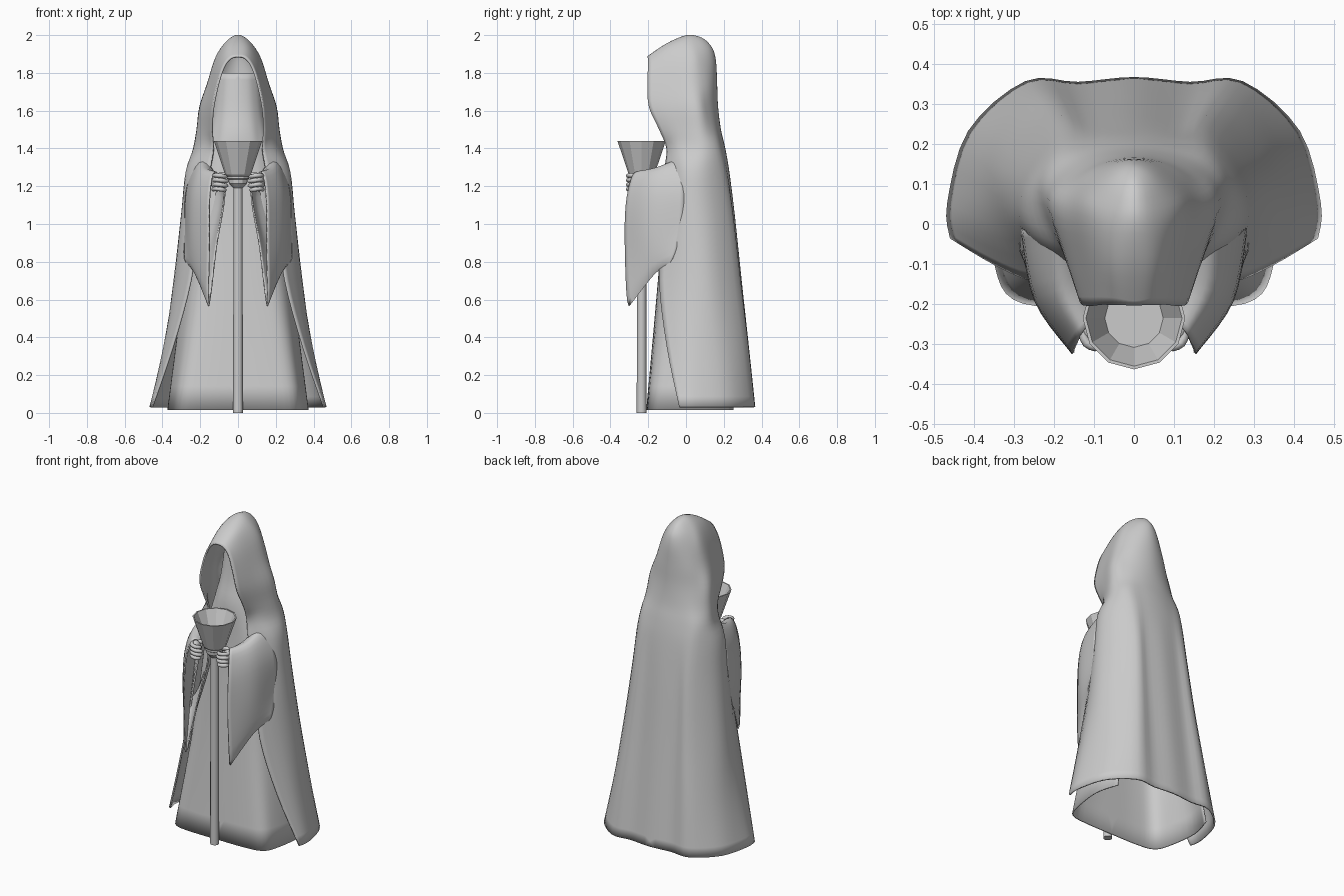
import bpy, bmesh, math
from mathutils import Vector as V

if "Cube" in bpy.data.objects:
    bpy.data.objects.remove(bpy.data.objects["Cube"])


def spline(pts, steps, closed=False):
    """Catmull-Rom curve through pts; ends on x=0 are treated as mirrored."""
    pts = [V(p) for p in pts]
    n = len(pts)

    def ghost(end, near):
        return V((-near.x, near.y, near.z)) if abs(end.x) < 1e-6 else end

    def get(i):
        if closed:
            return pts[i % n]
        if i < 0:
            return ghost(pts[0], pts[1])
        if i >= n:
            return ghost(pts[-1], pts[-2])
        return pts[i]

    out = []
    for i in range(n if closed else n - 1):
        a, b, c, d = get(i - 1), get(i), get(i + 1), get(i + 2)
        for s in range(steps):
            t = s / steps
            out.append(0.5 * (2 * b + (c - a) * t + (2 * a - 5 * b + 4 * c - d) * t * t
                              + (3 * b - a - 3 * c + d) * t ** 3))
    if not closed:
        out.append(pts[-1])
    return out


def add_object(name, bm, mirror=False, thick=0, angle=50):
    bmesh.ops.remove_doubles(bm, verts=bm.verts, dist=1e-5)
    bmesh.ops.recalc_face_normals(bm, faces=bm.faces)
    me = bpy.data.meshes.new(name)
    bm.to_mesh(me)
    bm.free()
    ob = bpy.data.objects.new(name, me)
    bpy.context.collection.objects.link(ob)
    bpy.ops.object.select_all(action='DESELECT')
    ob.select_set(True)
    bpy.context.view_layer.objects.active = ob
    bpy.ops.object.shade_smooth_by_angle(angle=math.radians(angle))
    if mirror:
        m = ob.modifiers.new("mirror", 'MIRROR')
        m.merge_threshold = 0.0005
    if thick:
        s = ob.modifiers.new("thickness", 'SOLIDIFY')
        s.thickness, s.offset = thick, 0
    return ob


def skin(bm, rows, closed=False, caps=False):
    grid = [[bm.verts.new(p) for p in r] for r in rows]
    n = len(grid[0])
    for r0, r1 in zip(grid, grid[1:]):
        for i in range(n if closed else n - 1):
            j = (i + 1) % n
            bm.faces.new((r0[i], r0[j], r1[j], r1[i]))
    if caps:
        bm.faces.new(grid[0])
        bm.faces.new(grid[-1])


def smooth_rows(rows, nu, nv, closed=False):
    rows = [spline(r, nu, closed) for r in rows]
    return list(zip(*[spline(col, nv) for col in zip(*rows)]))


def flat(z, *xy):
    return [(x, y, z) for x, y in xy]


def lathe(name, profile, sides, y, angle):
    bm = bmesh.new()
    rows = [[(r * math.sin(2 * math.pi * i / sides), y - r * math.cos(2 * math.pi * i / sides), z)
             for i in range(sides)] for r, z in profile]
    skin(bm, rows, True, True)
    return add_object(name, bm, angle=angle)


# Cloak and hood: half rows from the front edge round to the back, hem to crown
cloak = [
    flat(.03, (.455, -.035), (.462, .05), (.41, .23), (.27, .352), (.14, .35), (0, .362)),
    flat(.35, (.345, -.10), (.39, .02), (.36, .19), (.245, .318), (.13, .315), (0, .328)),
    flat(.70, (.25, -.14), (.325, 0), (.325, .14), (.215, .275), (.12, .278), (0, .29)),
    flat(1.05, (.20, -.12), (.288, 0), (.282, .12), (.19, .235), (.11, .242), (0, .253)),
    flat(1.28, (.15, -.11), (.255, -.02), (.265, .09), (.19, .195), (.10, .216), (0, .224)),
    flat(1.40, (.13, -.10), (.195, -.04), (.233, .08), (.19, .165), (.10, .193), (0, .203)),
    flat(1.50, (.138, -.14), (.185, -.04), (.215, .07), (.165, .138), (.09, .17), (0, .18)),
    flat(1.62, (.13, -.195), (.165, -.08), (.20, .05), (.155, .11), (.085, .15), (0, .165)),
    flat(1.74, (.105, -.203), (.138, -.08), (.16, .03), (.13, .10), (.075, .143), (0, .16)),
]
crown = [
    [(.075, -.2, 1.83), (.1, -.09, 1.86), (.115, .02, 1.88), (.1, .08, 1.87), (.055, .135, 1.86), (0, .155, 1.85)],
    [(.04, -.2, 1.875), (.055, -.1, 1.933), (.06, 0, 1.962), (.055, .07, 1.95), (.035, .12, 1.93), (0, .142, 1.915)],
    [(0, -.2, 1.885), (0, -.1, 1.952), (0, 0, 1.994), (0, .06, 1.99), (0, .1, 1.97), (0, .12, 1.95)],
]
bm = bmesh.new()
skin(bm, smooth_rows(cloak + crown, 4, 4))
add_object("hooded_cloak", bm, True, .01)

# Inner gown, rising into the hood as the shadowed face lining
gown = [
    flat(.015, (0, -.206), (.18, -.205), (.3, -.185), (.345, -.1), (.37, .1), (.33, .25)),
    flat(.70, (0, -.145), (.12, -.14), (.2, -.12), (.25, -.06), (.28, .05), (.23, .2)),
    flat(1.25, (0, -.1), (.08, -.1), (.13, -.09), (.18, -.05), (.2, .03), (.17, .12)),
    flat(1.45, (0, -.095), (.07, -.085), (.11, -.06), (.14, -.03), (.15, .02), (.14, .09)),
    flat(1.6, (0, -.06), (.06, -.05), (.1, -.02), (.12, .01), (.13, .04), (.11, .08)),
    flat(1.8, (0, -.03), (.05, -.02), (.08, 0), (.1, .02), (.11, .04), (.09, .07)),
]
bm = bmesh.new()
skin(bm, smooth_rows(gown, 4, 4))
add_object("inner_gown", bm, True, .008)

# Hanging sleeves: rings from shoulder to the long pointed cuff
sleeve = [
    [(.19, -.02, 1.35), (.268, -.01, 1.2), (.28, -.02, .98), (.275, -.08, .8), (.19, -.1, .92), (.12, -.09, 1.2)],
    [(.175, -.16, 1.295), (.235, -.18, 1.18), (.245, -.19, .93), (.225, -.17, .735), (.15, -.16, .88), (.085, -.14, 1.19)],
    [(.125, -.265, 1.275), (.15, -.312, 1.14), (.152, -.322, .9), (.155, -.303, .565), (.115, -.24, .88), (.07, -.2, 1.17)],
]
bm = bmesh.new()
skin(bm, smooth_rows(sleeve, 5, 5, True), True)
add_object("sleeves", bm, True, .008)

# Hands: palm, four curled fingers and a thumb
bm = bmesh.new()
palm = bmesh.ops.create_uvsphere(bm, u_segments=14, v_segments=10, radius=1)["verts"]
for v in palm:
    v.co = V((.112 + .03 * v.co.x, -.265 + .035 * v.co.y, 1.222 + .05 * v.co.z))


def finger(path, r):
    pts = spline(path, 3)
    rows = []
    for i, p in enumerate(pts):
        d = (pts[min(i + 1, len(pts) - 1)] - pts[max(i - 1, 0)]).normalized()
        s = d.orthogonal() if abs(d.z) > .9 else d.cross(V((0, 0, 1))).normalized()
        u = s.cross(d)
        k = r * (.5 if i == len(pts) - 1 else 1)
        rows.append([p + k * (s * math.cos(a * math.pi / 4) + u * math.sin(a * math.pi / 4))
                     for a in range(8)])
    skin(bm, rows, True, True)


for i, reach in enumerate((.06, .052, .055, .066)):
    z = 1.255 - .024 * i
    finger([(.13, -.262, z), (.118, -.297, z + .003), (.085, -.306, z), (reach, -.282, z - .006)], .0115)
finger([(.115, -.245, 1.25), (.085, -.235, 1.262), (.055, -.235, 1.25)], .013)
add_object("hands", bm, True)

# Staff with the flared bowl on top
lathe("staff", [(.026, 0), (.024, 1.22)], 12, -.235, 40)
lathe("bowl", [(.026, 1.19), (.048, 1.215), (.05, 1.235), (.058, 1.24), (.058, 1.252), (.068, 1.262),
               (.128, 1.44), (.12, 1.44), (.073, 1.33)], 12, -.235, 25)
